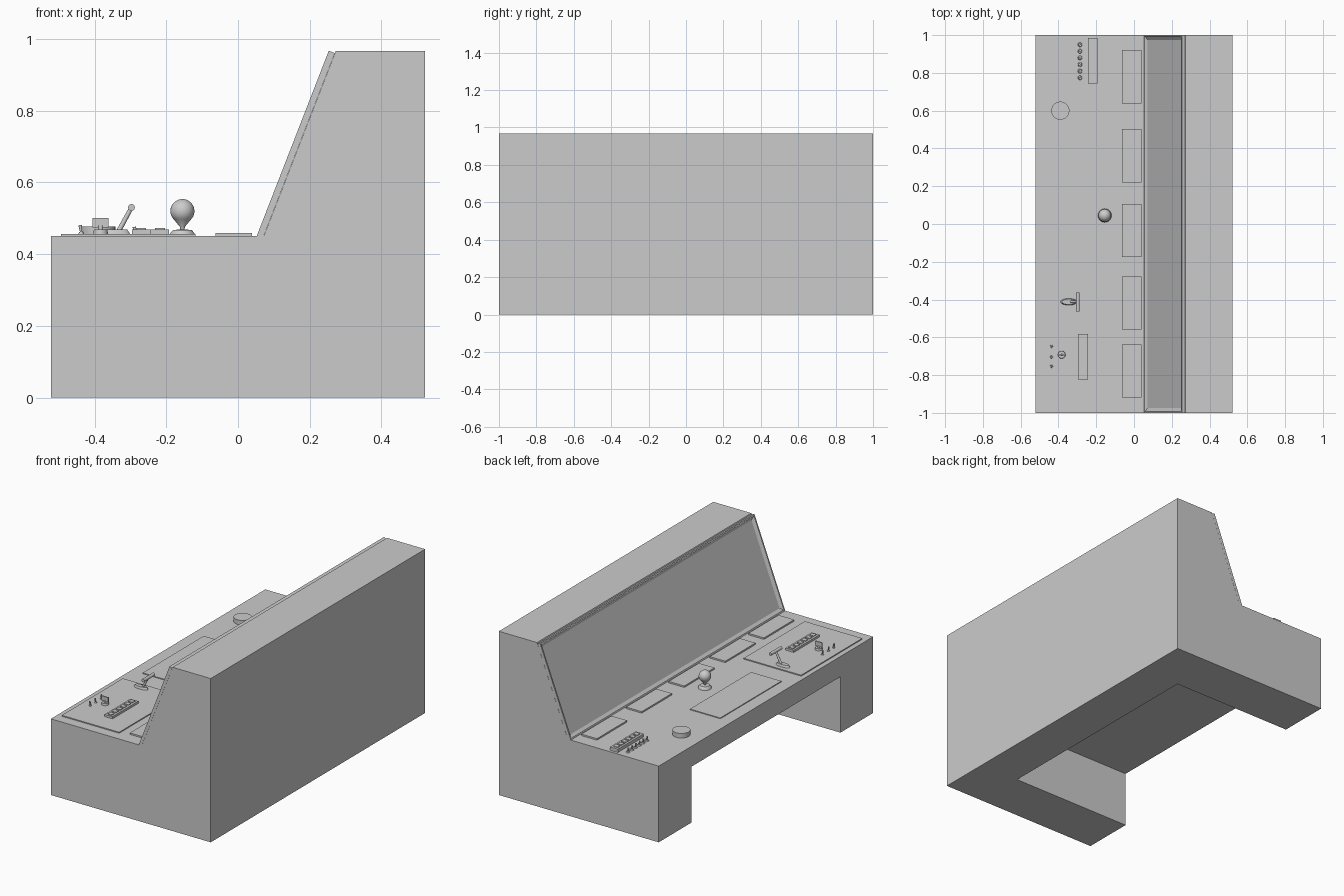
import bpy, bmesh, math
from mathutils import Matrix, Vector

cube = bpy.data.objects.get("Cube")
if cube:
    bpy.data.objects.remove(cube, do_unlink=True)

DESK = 0.45      # height of the desk top
HALF = 1.0       # half length along y


def finish(name, bm, smooth=False):
    bmesh.ops.recalc_face_normals(bm, faces=bm.faces[:])
    mesh = bpy.data.meshes.new(name)
    bm.to_mesh(mesh)
    bm.free()
    obj = bpy.data.objects.new(name, mesh)
    bpy.context.collection.objects.link(obj)
    if smooth:
        for poly in mesh.polygons:
            poly.use_smooth = True
        mesh.set_sharp_from_angle(angle=math.radians(35))
    return obj


def add_box(bm, x, y, z):
    """Add a box given as (low, high) ranges on each axis."""
    spans = (x, y, z)
    mid = Vector([(a + b) / 2 for a, b in spans])
    size = [b - a for a, b in spans]
    mat = Matrix.Translation(mid) @ Matrix.Diagonal((*size, 1))
    bmesh.ops.create_cube(bm, size=1, matrix=mat)


def box(name, x, y, z):
    bm = bmesh.new()
    add_box(bm, x, y, z)
    return finish(name, bm)


def add_rod(bm, start, end, r1, r2, sides=16):
    """Add a capped cone or cylinder between two points."""
    start, end = Vector(start), Vector(end)
    axis = end - start
    mat = Matrix.Translation((start + end) / 2) @ axis.to_track_quat('Z', 'Y').to_matrix().to_4x4()
    bmesh.ops.create_cone(bm, cap_ends=True, segments=sides, radius1=r1,
                          radius2=r2, depth=axis.length, matrix=mat)


def extrude_profile(points):
    """Sweep an xz outline over the full console length."""
    bm = bmesh.new()
    face = bm.faces.new([bm.verts.new((x, -HALF, z)) for x, z in points])
    out = bmesh.ops.extrude_face_region(bm, geom=[face])
    moved = [v for v in out["geom"] if isinstance(v, bmesh.types.BMVert)]
    bmesh.ops.translate(bm, verts=moved, vec=(0, 2 * HALF, 0))
    bmesh.ops.recalc_face_normals(bm, faces=bm.faces[:])
    return bm


def lathe(name, profile, x, y, sides=32):
    """Spin (radius, height) points about a vertical axis on the desk."""
    bm = bmesh.new()
    verts = [bm.verts.new((r, 0, z)) for r, z in profile]
    edges = [bm.edges.new(pair) for pair in zip(verts, verts[1:])]
    bmesh.ops.spin(bm, geom=verts + edges, axis=(0, 0, 1), cent=(0, 0, 0),
                   angle=2 * math.pi, steps=sides)
    bmesh.ops.remove_doubles(bm, verts=bm.verts[:], dist=1e-5)
    bmesh.ops.translate(bm, verts=bm.verts[:], vec=(x, y, DESK))
    return finish(name, bm, True)


# Console body with the knee space cut out
body = finish("console_body", extrude_profile([
    (-0.522, 0), (0.522, 0), (0.522, 0.967),
    (0.273, 0.967), (0.072, DESK), (-0.522, DESK)]))
cutter = box("knee_space_cutter", (-0.8, 0.267), (-0.695, 0.695), (-0.2, 0.33))
cutter.hide_render = True
cut = body.modifiers.new("knee_space", 'BOOLEAN')
cut.operation = 'DIFFERENCE'
cut.object = cutter
bpy.context.view_layer.objects.active = body
bpy.ops.object.modifier_apply(modifier=cut.name)
bpy.data.objects.remove(cutter, do_unlink=True)

# Sloped display with a stepped, mitred frame
bm = extrude_profile([(0.052, DESK), (0.253, 0.967), (0.27, 0.9605), (0.069, 0.4435)])
facing = Vector((-0.932, 0, 0.362))
screen = max(bm.faces, key=lambda f: f.normal.dot(facing))
for width, depth in ((0.012, 0), (0.003, -0.004), (0.02, -0.008)):
    bmesh.ops.inset_region(bm, faces=[screen], thickness=width, depth=depth)
finish("display_screen", bm)

# Thin panels along the foot of the display
for i, y in enumerate((-0.778, -0.418, -0.035, 0.362, 0.78)):
    box(f"display_pad_{i + 1}", (-0.063, 0.039), (y - 0.141, y + 0.141), (DESK, 0.459))

# Flat work panels
box("control_panel", (-0.493, -0.118), (-0.94, -0.37), (DESK, 0.456))
box("centre_panel", (-0.448, -0.25), (-0.25, 0.32), (DESK, 0.455))


# Strips of six square buttons
def button_strip(name, x, y, pitch):
    bm = bmesh.new()
    add_box(bm, (x - 0.026, x + 0.026), (y - 0.12, y + 0.12), (DESK, 0.469))
    for i in range(6):
        c = y + (i - 2.5) * pitch
        add_box(bm, (x - 0.014, x + 0.014), (c - 0.013, c + 0.013), (0.46, 0.473))
    finish(name, bm)


button_strip("left_button_strip", -0.218, 0.864, 0.037)
button_strip("right_button_strip", -0.27, -0.702, 0.0385)


# Toggle switches: collar and leaning stick
def toggle(name, x, y, radius, base):
    bm = bmesh.new()
    add_rod(bm, (x, y, base), (x, y, base + 0.006), radius, radius * 0.8)
    add_rod(bm, (x, y, base + 0.004), (x - 0.003, y, base + 0.026), 0.003, 0.005, 12)
    finish(name, bm, True)


for i in range(6):
    toggle(f"left_toggle_{i + 1}", -0.286, 0.862 + (i - 2.5) * 0.035, 0.012, DESK)
for i, y in enumerate((-0.648, -0.704, -0.754)):
    toggle(f"right_toggle_{i + 1}", -0.437, y, 0.008, 0.455)

# Large round push button
bm = bmesh.new()
add_rod(bm, (-0.39, 0.6, DESK), (-0.39, 0.6, 0.477), 0.048, 0.048, 32)
finish("round_button", bm, True)

# Key switch: round collar, stem and flat grip
bm = bmesh.new()
add_rod(bm, (-0.383, -0.692, 0.452), (-0.383, -0.692, 0.468), 0.021, 0.019, 24)
add_rod(bm, (-0.383, -0.692, 0.462), (-0.383, -0.692, 0.48), 0.007, 0.007)
add_box(bm, (-0.405, -0.361), (-0.696, -0.688), (0.474, 0.501))
finish("key_switch", bm, True)

# Throttle: oval base, leaning stem and cross handle
bm = bmesh.new()
oval = Matrix.Translation((-0.345, -0.412, 0.462)) @ Matrix.Diagonal((0.045, 0.018, 1, 1))
bmesh.ops.create_cone(bm, cap_ends=True, segments=32, radius1=1, radius2=0.8,
                      depth=0.014, matrix=oval)
add_rod(bm, (-0.335, -0.412, 0.46), (-0.297, -0.412, 0.53), 0.007, 0.006)
add_rod(bm, (-0.297, -0.462, 0.53), (-0.297, -0.362, 0.53), 0.0095, 0.0095)
finish("throttle_lever", bm, True)

# Ball joystick: flared base, pinched neck and round knob
R, CENTRE = 0.0335, 0.07
knob = [(R * math.sin(t), CENTRE - R * math.cos(t))
        for t in (math.radians(45 + 135 * i / 14) for i in range(14))]
profile = [(0, 0), (0.036, 0), (0.034, 0.008), (0.026, 0.017), (0.006, 0.019),
           (0.007, 0.026)] + knob + [(0, CENTRE + R)]
lathe("joystick", profile, -0.155, 0.045)
